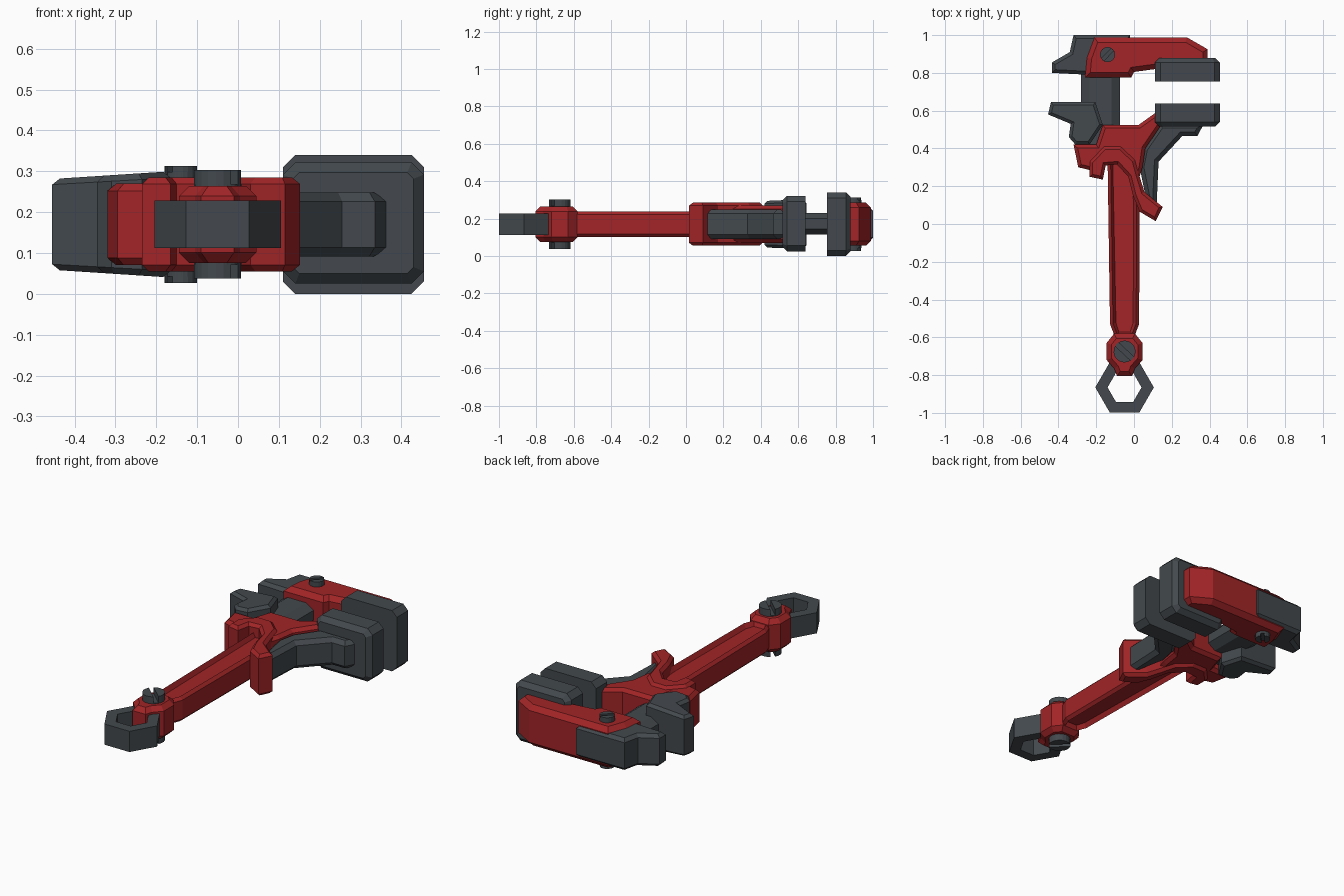
import bpy, bmesh, math

cube = bpy.data.objects.get("Cube")
if cube:
    bpy.data.objects.remove(cube, do_unlink=True)

MID = 0.17  # height of the tool's plane of symmetry


def material(name, color):
    m = bpy.data.materials.new(name)
    m.use_nodes = True
    m.diffuse_color = (*color, 1)
    bsdf = m.node_tree.nodes["Principled BSDF"]
    bsdf.inputs["Base Color"].default_value = (*color, 1)
    bsdf.inputs["Roughness"].default_value = 0.6
    return m


RED = material("red paint", (0.36, 0.018, 0.020))
STEEL = material("dark steel", (0.056, 0.066, 0.074))


def prism(name, pts, lo, hi, mat, chamfer=0.0, ends=(True, True), axis="z",
          groove=None, warp=None):
    """Extrude an outline from lo to hi, with chamfered rims and optional groove."""
    bm = bmesh.new()
    base = bm.faces.new([bm.verts.new((x, y, lo)) for x, y in pts])
    top = bmesh.ops.extrude_face_region(bm, geom=[base], use_keep_orig=True)
    for v in top["geom"]:
        if isinstance(v, bmesh.types.BMVert):
            v.co.z = hi
    bmesh.ops.recalc_face_normals(bm, faces=bm.faces)
    if chamfer:
        rims = [e for e in bm.edges
                if any(use and all(abs(v.co.z - h) < 1e-5 for v in e.verts)
                       for use, h in zip(ends, (lo, hi)))]
        bmesh.ops.bevel(bm, geom=rims, offset=chamfer, segments=1,
                        affect="EDGES", clamp_overlap=True)
    if groove:
        bm.normal_update()
        caps = [f for f in bm.faces if abs(f.normal.z) > 0.99]
        bmesh.ops.inset_individual(bm, faces=caps, thickness=groove[0], depth=-groove[1])
    for v in bm.verts:
        if warp:
            v.co.z = MID + (v.co.z - MID) * warp(v.co.x)
        if axis == "y":
            v.co.y, v.co.z = v.co.z, v.co.y
    bmesh.ops.recalc_face_normals(bm, faces=bm.faces)
    me = bpy.data.meshes.new(name)
    bm.to_mesh(me)
    bm.free()
    me.materials.append(mat)
    ob = bpy.data.objects.new(name, me)
    bpy.context.collection.objects.link(ob)
    return ob


def slab(name, pts, half, mat, chamfer=0.0, **kw):
    """Prism centred on the plane of symmetry."""
    return prism(name, pts, MID - half, MID + half, mat, chamfer, **kw)


def arc(cx, cy, r, a0, a1, n):
    return [(cx + r * math.cos(a0 + (a1 - a0) * i / n),
             cy + r * math.sin(a0 + (a1 - a0) * i / n)) for i in range(n + 1)]


def cut_box(x0, x1, y0, y1, c):
    return [(x0 + c, y0), (x1 - c, y0), (x1, y0 + c), (x1, y1 - c),
            (x1 - c, y1), (x0 + c, y1), (x0, y1 - c), (x0, y0 + c)]


def bolt(name, x, y, r, half, slot, angle):
    """Round pin with a slotted head on both sides."""
    shaft = arc(x, y, r, 0, math.tau, 16)[:-1]
    slab(name + "_shaft", shaft, half - slot, STEEL)
    a = math.asin(0.22)
    for i in range(2):
        t = angle + i * math.pi
        piece = arc(x, y, r, t + a, t + math.pi - a, 8)
        slab(f"{name}_head_{i + 1}", piece, half, STEEL)


# Hexagonal ring at the tail: six wall segments
for i in range(6):
    a, b = i * math.pi / 3, (i + 1) * math.pi / 3
    wall = arc(-0.05, -0.865, 0.155, a, b, 1) + arc(-0.05, -0.865, 0.09, b, a, 1)
    slab(f"tail_ring_{i + 1}", wall, 0.058, STEEL)

# Handle with its end collar and pin
slab("tail_collar", [(-0.09, -0.805), (-0.01, -0.805), (0.005, -0.765), (0.045, -0.72),
                     (0.045, -0.63), (0.005, -0.58), (-0.105, -0.58), (-0.145, -0.63),
                     (-0.145, -0.72), (-0.105, -0.765)], 0.094, RED, 0.025)
bolt("tail_bolt", -0.05, -0.675, 0.058, 0.133, 0.035, -0.75)
slab("handle", [(-0.1, -0.6), (0, -0.6), (0.027, -0.53), (0.03, 0.1), (0.01, 0.35),
                (-0.14, 0.35), (-0.127, -0.53)], 0.069, RED, 0.016, groove=(0.016, 0.025))

# Red body and the raised hook that arches over the handle
slab("body", [(-0.165, 0.525), (-0.2, 0.42), (-0.32, 0.42), (-0.295, 0.3), (-0.23, 0.285),
              (-0.1, 0.35), (-0.03, 0.28), (0.02, 0.22), (0.045, 0.3), (0.06, 0.4),
              (0.145, 0.525), (0.13, 0.6), (0.025, 0.525)], 0.1, RED, 0.018)
slab("hook", [(-0.235, 0.25), (-0.165, 0.235), (-0.15, 0.31), (-0.09, 0.315), (-0.03, 0.25),
              (-0.005, 0.15), (0.03, 0.065), (0.115, 0.015), (0.152, 0.09), (0.055, 0.17),
              (0.03, 0.25), (0.005, 0.34), (-0.07, 0.41), (-0.16, 0.41), (-0.235, 0.33)],
     0.115, RED, 0.016)

# Strut that carries the lower pad
slab("pad_strut", [(0.37, 0.53), (0.335, 0.465), (0.255, 0.465), (0.13, 0.33), (0.12, 0.1),
                   (0.07, 0.1), (0.03, 0.3), (0.05, 0.4), (0.14, 0.53)], 0.078, STEEL, 0.022)

# Sliding column between the jaws
prism("column", [(-0.28, 0.145), (-0.235, 0.115), (-0.12, 0.115), (-0.075, 0.145),
                 (-0.075, 0.2), (-0.12, 0.23), (-0.235, 0.23), (-0.28, 0.2)],
      0.42, 0.95, STEEL, axis="y")

# Lower claw, thinner toward its tip
slab("lower_claw", [(-0.44, 0.645), (-0.205, 0.645), (-0.165, 0.525), (-0.235, 0.42),
                    (-0.31, 0.42), (-0.345, 0.46), (-0.335, 0.53), (-0.455, 0.58)],
     0.13, STEEL, 0.016, warp=lambda x: 1 + 0.5 * min(0, x + 0.165))

# Upper claw behind the red arm
slab("upper_claw", [(-0.32, 1.0), (-0.02, 1.0), (-0.02, 0.82), (-0.24, 0.79),
                    (-0.435, 0.8), (-0.435, 0.855), (-0.34, 0.91)], 0.09, STEEL, 0.018)

# Red upper arm and its bolt
slab("upper_arm", [(-0.26, 0.775), (-0.015, 0.775), (0, 0.805), (0.11, 0.82), (0.39, 0.85),
                   (0.39, 0.925), (0.28, 0.988), (-0.21, 0.988), (-0.25, 0.88)],
     0.115, RED, 0.026)
bolt("arm_bolt", -0.14, 0.897, 0.04, 0.143, 0.015, 0.8)

# Gripping pads, chamfered on their outer ends
prism("upper_pad", cut_box(0.11, 0.455, 0.0, 0.34, 0.03), 0.755, 0.88, STEEL,
      0.025, ends=(False, True), axis="y")
prism("lower_pad", cut_box(0.11, 0.455, 0.025, 0.322, 0.03), 0.515, 0.638, STEEL,
      0.025, ends=(True, False), axis="y")
